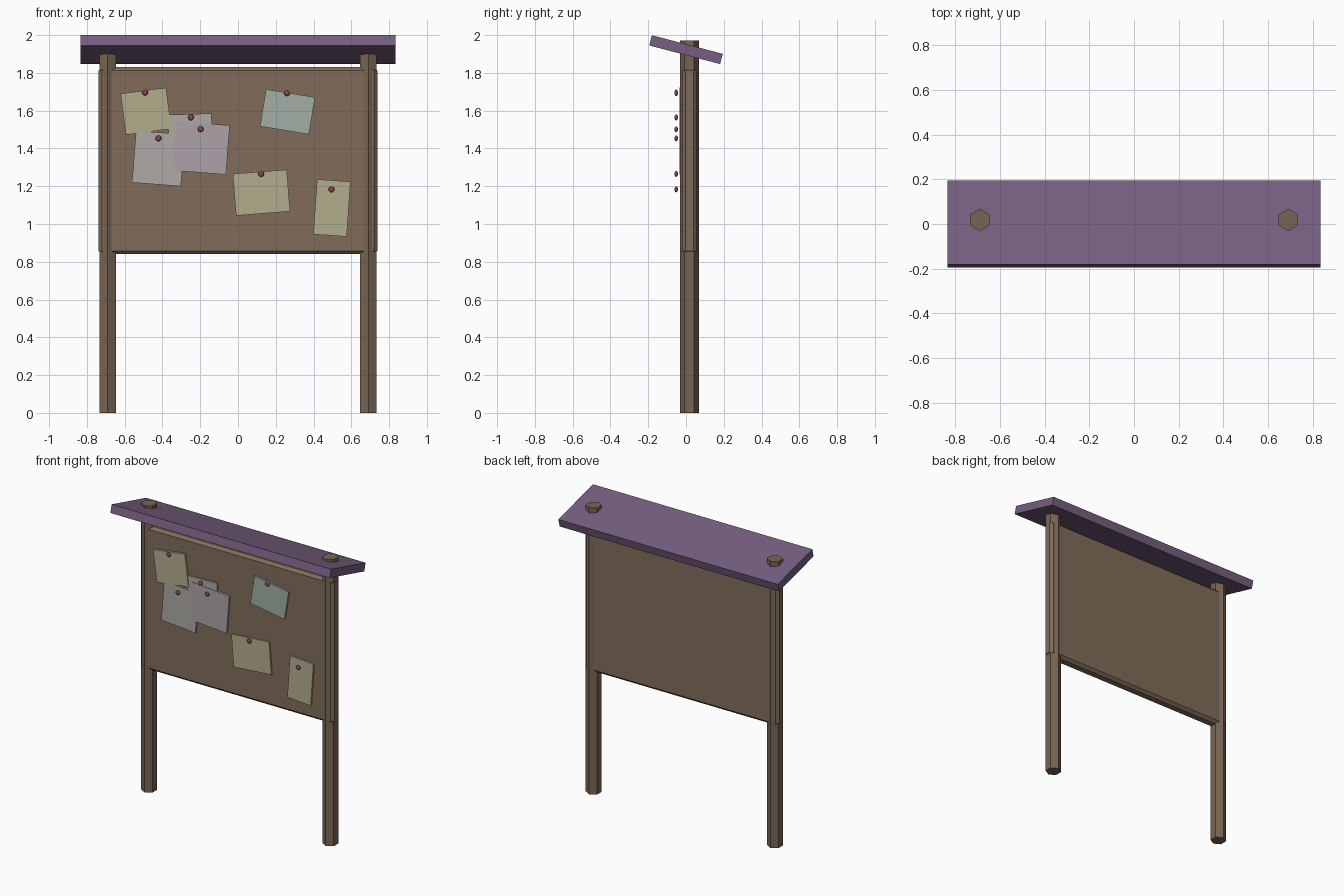
import bpy
from math import radians

if "Cube" in bpy.data.objects:
    bpy.data.objects.remove(bpy.data.objects["Cube"])


def material(name, rgb):
    m = bpy.data.materials.new(name)
    m.diffuse_color = (*rgb, 1)
    m.use_nodes = True
    m.node_tree.nodes["Principled BSDF"].inputs["Base Color"].default_value = m.diffuse_color
    return m


wood = material("wood", (0.19, 0.13, 0.088))
board_wood = material("board_wood", (0.22, 0.15, 0.10))
purple = material("roof_purple", (0.18, 0.115, 0.215))
pin_red = material("pin_red", (0.25, 0.06, 0.09))
yellow = material("paper_yellow", (0.45, 0.42, 0.27))
white = material("paper_white", (0.42, 0.40, 0.38))
lilac = material("paper_lilac", (0.42, 0.36, 0.40))
cyan = material("paper_cyan", (0.36, 0.43, 0.38))


def finish(name, mat):
    ob = bpy.context.object
    ob.name = name
    ob.data.materials.append(mat)
    return ob


def box(name, loc, size, mat, rot=(0, 0, 0), bevel=0):
    bpy.ops.mesh.primitive_cube_add(size=1, location=loc, rotation=rot)
    ob = finish(name, mat)
    ob.scale = size
    bpy.ops.object.transform_apply(location=False, rotation=False, scale=True)
    if bevel:
        mod = ob.modifiers.new("chamfer", "BEVEL")
        mod.width = bevel
        mod.segments = 1
    return ob


POST_Y = 0.018

# Hexagonal posts, running up through the roof
for side, x in (("left", -0.69), ("right", 0.69)):
    bpy.ops.mesh.primitive_cylinder_add(vertices=6, radius=0.05, depth=1.972,
                                        location=(x, POST_Y, 0.986))
    finish(side + "_post", wood)

# Chamfered notice board
box("board", (0, POST_Y, 1.335), (1.475, 0.077, 0.99), board_wood, bevel=0.018)

# Sloping roof plank, higher at the front
box("roof", (0, 0, 1.923), (1.67, 0.388, 0.056), purple, rot=(radians(-14.7), 0, 0))

# Pinned papers: centre x, z, width, height, tilt, layer, colour, pin x, z
papers = [
    (-0.487, 1.597, 0.243, 0.220, 7.5, 3, yellow, -0.492, 1.696),
    (-0.421, 1.347, 0.260, 0.276, -4.5, 1, white, -0.421, 1.453),
    (-0.251, 1.452, 0.230, 0.260, 1.8, 0, white, -0.249, 1.564),
    (-0.196, 1.403, 0.286, 0.262, -4.5, 2, lilac, -0.198, 1.502),
    (0.262, 1.594, 0.263, 0.199, -9.3, 1, cyan, 0.259, 1.693),
    (0.124, 1.166, 0.287, 0.222, 4.5, 1, yellow, 0.122, 1.265),
    (0.497, 1.085, 0.178, 0.292, -4.0, 1, yellow, 0.495, 1.183),
]
for i, (x, z, w, h, tilt, layer, mat, px, pz) in enumerate(papers, 1):
    front = -0.031 - 0.0015 * layer
    back = -0.018
    box(f"paper_{i}", (x, (front + back) / 2, z), (w, back - front, h), mat,
        rot=(0, radians(-tilt), 0))
    # Flattened ball pin
    bpy.ops.mesh.primitive_uv_sphere_add(segments=12, ring_count=8, radius=0.0155,
                                         location=(px, -0.052, pz))
    pin = finish(f"pin_{i}", pin_red)
    pin.scale = (1, 0.6, 1)
    bpy.ops.object.shade_smooth()
